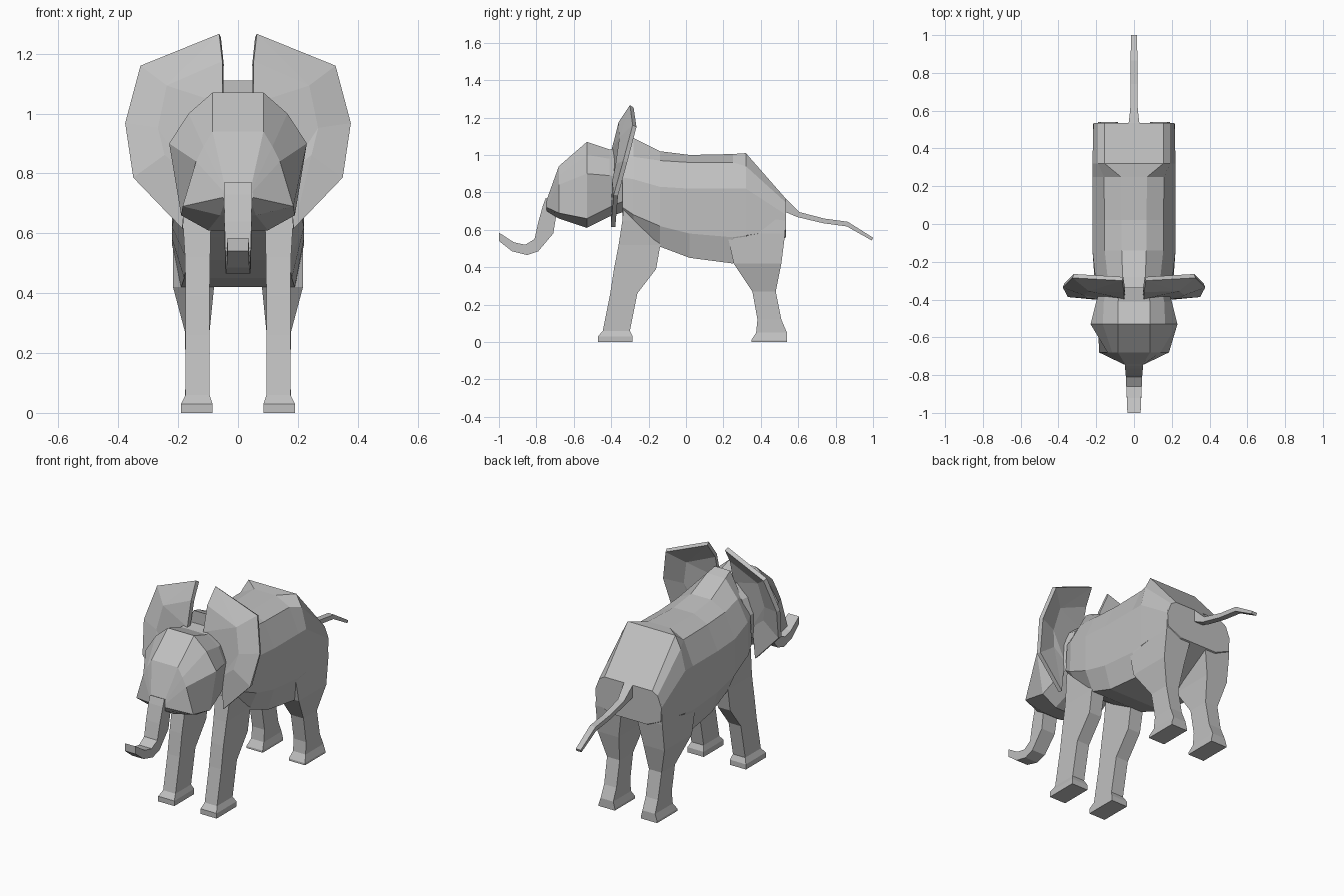
import bpy, bmesh

grey = bpy.data.materials.new("elephant grey")
grey.diffuse_color = (0.53, 0.53, 0.53, 1)


def make(name, verts, faces, mirror=False):
    mesh = bpy.data.meshes.new(name)
    mesh.from_pydata(verts, [], faces)
    bm = bmesh.new()
    bm.from_mesh(mesh)
    bmesh.ops.recalc_face_normals(bm, faces=bm.faces)
    bm.to_mesh(mesh)
    bm.free()
    mesh.materials.append(grey)
    ob = bpy.data.objects.new(name, mesh)
    bpy.context.collection.objects.link(ob)
    if mirror:
        ob.modifiers.new("mirror", 'MIRROR').use_mirror_merge = False
    return ob


def loft(name, rings, mirror=False):
    """Skin a row of equal-sized rings and cap both ends."""
    n = len(rings[0])
    verts = [p for r in rings for p in r]
    faces = [(i * n + k, i * n + (k + 1) % n, (i + 1) * n + (k + 1) % n, (i + 1) * n + k)
             for i in range(len(rings) - 1) for k in range(n)]
    faces += [tuple(range(n)), tuple(range(len(verts) - n, len(verts)))]
    return make(name, verts, faces, mirror)


def section(y, half):
    """Symmetric cross-section at y from its (x, z) right half, top to bottom."""
    return [(x, y, z) for x, z in half] + [(-x, y, z) for x, z in reversed(half)]


def tube(name, pairs):
    """Four-sided tube from (half width, upper (y, z), lower (y, z))."""
    loft(name, [[(w, *a), (w, *b), (-w, *b), (-w, *a)] for w, a, b in pairs])


def leg(name, levels):
    """Four-sided leg pair from (z, y front, y back, x inner, x outer)."""
    loft(name, [[(i, f, z), (o, f, z), (o, b, z), (i, b, z)] for z, f, b, i, o in levels], True)


# Body with sloping rump
loft("body", [
    section(-0.34, [(.05, 1.11), (.12, .98), (.18, .88), (.19, .72), (.10, .63)]),
    section(-0.28, [(.06, 1.09), (.14, .99), (.205, .87), (.21, .68), (.13, .59)]),
    section(-0.14, [(.065, 1.02), (.155, .97), (.22, .83), (.22, .62), (.17, .51)]),
    section(0.02, [(.065, 1.0), (.155, .96), (.22, .82), (.22, .58), (.18, .45)]),
    section(0.25, [(.07, 1.005), (.16, .96), (.22, .82), (.22, .56), (.19, .42)]),
    section(0.32, [(.155, 1.01), (.19, .94), (.22, .82), (.22, .57), (.17, .46)]),
    section(0.535, [(.155, .765), (.19, .745), (.215, .68), (.21, .60), (.12, .56)]),
])

# Head tapering to the trunk root
loft("head", [
    section(-0.32, [(.06, 1.04), (.14, .97), (.17, .88), (.16, .76), (.08, .70)]),
    section(-0.41, [(.085, 1.03), (.16, .98), (.20, .89), (.18, .72), (.09, .67)]),
    section(-0.53, [(.085, 1.07), (.165, 1.0), (.23, .90), (.19, .66), (.10, .61)]),
    section(-0.68, [(.085, .94), (.115, .89), (.14, .84), (.185, .69), (.06, .66)]),
    section(-0.745, [(.045, .76), (.047, .75), (.049, .74), (.05, .72), (.045, .70)]),
])

# Curled trunk
tube("trunk", [
    (.047, (-.75, .77), (-.68, .74)),
    (.047, (-.765, .73), (-.695, .67)),
    (.045, (-.79, .64), (-.71, .58)),
    (.043, (-.81, .55), (-.79, .485)),
    (.041, (-.86, .52), (-.85, .465)),
    (.038, (-.92, .533), (-.93, .485)),
    (.035, (-1.0, .585), (-1.0, .54)),
])

# Tail
tube("tail", [
    (.03, (.52, .78), (.52, .70)),
    (.02, (.605, .695), (.595, .668)),
    (.018, (.74, .66), (.735, .635)),
    (.018, (.865, .643), (.86, .618)),
    (.016, (1.0, .558), (.993, .543)),
])

# Legs with flared feet
leg("front_leg", [
    (0, -.47, -.285, .085, .19), (.03, -.47, -.285, .085, .19),
    (.06, -.445, -.30, .095, .175), (.26, -.405, -.26, .095, .175),
    (.39, -.385, -.16, .095, .175), (.52, -.36, -.137, .093, .177),
    (.65, -.34, -.14, .09, .185), (.78, -.33, -.14, .08, .185),
])
leg("back_leg", [
    (0, .35, .54, .085, .19), (.012, .35, .54, .085, .19),
    (.05, .375, .54, .095, .177), (.12, .382, .51, .095, .175),
    (.27, .355, .48, .095, .177), (.42, .255, .51, .08, .217),
    (.58, .22, .53, .05, .217), (.70, .25, .53, .05, .21),
])

# Large ears: rim points 0-7, three inner points 8-10
ear = make("ear", [
    (.06, -.29, 1.26), (.322, -.275, 1.155), (.373, -.325, .965), (.348, -.375, .785),
    (.185, -.39, .615), (.17, -.385, .80), (.05, -.385, 1.03), (.05, -.35, 1.17),
    (.235, -.345, 1.09), (.265, -.365, .95), (.245, -.382, .86)],
    [(0, 1, 8), (1, 2, 9, 8), (2, 3, 10, 9), (3, 4, 10), (4, 5, 10), (5, 9, 10),
     (5, 6, 8, 9), (6, 7, 8), (7, 0, 8)])
thick = ear.modifiers.new("thickness", 'SOLIDIFY')
thick.thickness = 0.024
thick.offset = 0
ear.modifiers.new("mirror", 'MIRROR').use_mirror_merge = False
